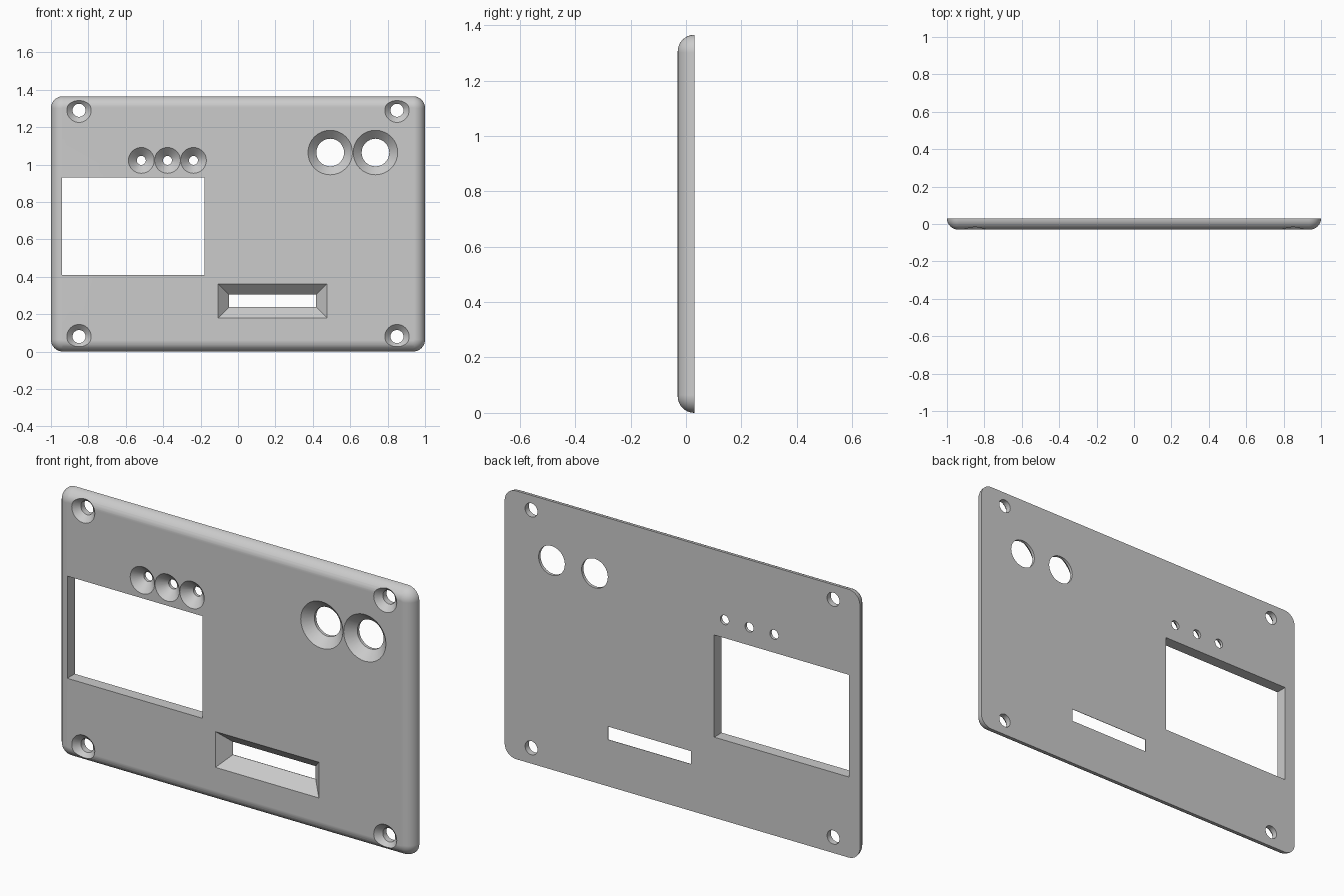
import bpy, bmesh
from math import sin, cos, pi, radians

if "Cube" in bpy.data.objects:
    bpy.data.objects.remove(bpy.data.objects["Cube"])

H, T, R = 1.365, 0.03, 0.06       # plate height, half thickness, edge radius


def circle(x, z, r, y, n=32):
    return [(x + r * cos(2 * pi * i / n), y, z + r * sin(2 * pi * i / n)) for i in range(n)]


def rect(x0, x1, z0, z1, grow, y):
    return [(x0 - grow, y, z0 - grow), (x1 + grow, y, z0 - grow),
            (x1 + grow, y, z1 + grow), (x0 - grow, y, z1 + grow)]


def rounded_rect(inset, r, y, n=8):
    pts = []
    w, h = 1 - inset - r, H / 2 - inset - r
    for q, (sx, sz) in enumerate([(1, 1), (-1, 1), (-1, -1), (1, -1)]):
        for i in range(n + 1):
            a = pi / 2 * (q + i / n)
            pts.append((sx * w + r * cos(a), y, H / 2 + sz * h + r * sin(a)))
    return pts


def loft(name, loops):
    """Skin a stack of matching loops and cap both ends."""
    bm = bmesh.new()
    rings = [[bm.verts.new(p) for p in loop] for loop in loops]
    for a, b in zip(rings, rings[1:]):
        for i in range(len(a)):
            j = (i + 1) % len(a)
            bm.faces.new((a[i], a[j], b[j], b[i]))
    bm.faces.new(rings[0])
    bm.faces.new(rings[-1])
    bmesh.ops.recalc_face_normals(bm, faces=bm.faces[:])
    me = bpy.data.meshes.new(name)
    bm.to_mesh(me)
    bm.free()
    ob = bpy.data.objects.new(name, me)
    bpy.context.collection.objects.link(ob)
    return ob


# Plate: flat back, front edge rounded over the full thickness
loops = []
for i in range(9):
    a = pi / 2 * i / 8
    inset = R * (1 - cos(a))
    loops.append(rounded_rect(inset, R + 0.004 - inset, T - R * sin(a)))
plate = loft("front_panel", loops)

E = 0.02                           # cutter overshoot
cutters = []


# 45 degree countersunk holes with a straight rear section
def countersink(name, x, z, outer, inner):
    cutters.append(loft(name, [circle(x, z, outer + E, -T - E),
                               circle(x, z, inner, -T + outer - inner),
                               circle(x, z, inner, T + E)]))


for x in (-0.85, 0.85):
    for z in (0.08, 1.29):
        countersink("screw_hole_cutter", x, z, 0.065, 0.035)
for x in (-0.517, -0.377, -0.238):
    countersink("light_hole_cutter", x, 1.022, 0.069, 0.024)
for x in (0.493, 0.735):
    countersink("button_hole_cutter", x, 1.064, 0.119, 0.074)

# Straight display window
window = (-0.94, -0.18, 0.41, 0.93)
cutters.append(loft("window_cutter", [rect(*window, 0, -T - E), rect(*window, 0, T + E)]))

# Chamfered slot
slot = (-0.048, 0.418, 0.238, 0.304)
cutters.append(loft("slot_cutter", [rect(*slot, 0.058 + E, -T - E), rect(*slot, 0, T - 0.002),
                                    rect(*slot, 0, T + E)]))

# Cut the openings and bake the result
for c in cutters:
    m = plate.modifiers.new("cut", 'BOOLEAN')
    m.operation, m.solver, m.object = 'DIFFERENCE', 'EXACT', c
    c.hide_render = True
deps = bpy.context.evaluated_depsgraph_get()
baked = bpy.data.meshes.new_from_object(plate.evaluated_get(deps))
plate.modifiers.clear()
plate.data = baked
for c in cutters:
    bpy.data.objects.remove(c)

# Smooth rounded edges and cones, keep flat faces clean
bpy.context.view_layer.objects.active = plate
plate.select_set(True)
bpy.ops.object.shade_smooth_by_angle(angle=radians(30))
wn = plate.modifiers.new("clean_normals", 'WEIGHTED_NORMAL')
wn.keep_sharp = True
